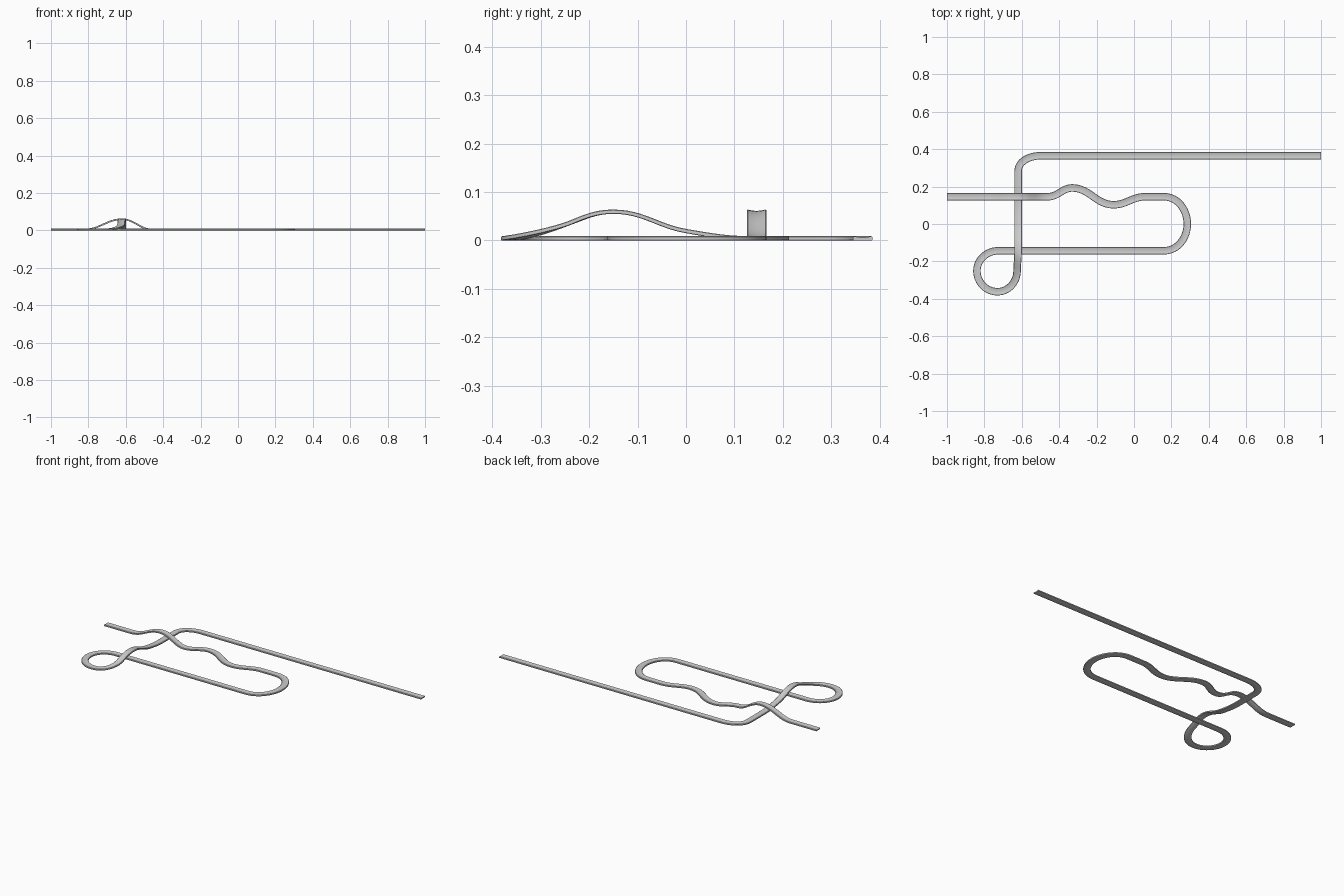
import bpy, bmesh
from mathutils import Vector
from mathutils.geometry import interpolate_bezier

if "Cube" in bpy.data.objects:
    bpy.data.objects.remove(bpy.data.objects["Cube"])

E, W, N, S = Vector((1, 0, 0)), Vector((-1, 0, 0)), Vector((0, 1, 0)), Vector((0, -1, 0))
UP = Vector((0, 0, 1))
TOP, LOW, CROSS, LIFT = .146, -.143, -.62, .055   # rail heights, crossing line, hump height

# Bends of the wire: x, y, z, heading
bends = [
    (-1, TOP, 0, E), (-.82, TOP, 0, E), (CROSS, TOP, LIFT, E), (-.46, TOP, 0, E),  # end and hump
    (-.33, .193, 0, E), (-.11, .103, 0, E), (.06, TOP, 0, E), (.16, TOP, 0, E),    # wave
    (.285, 0, 0, S), (.16, LOW, 0, W),                                             # round end
    (-.725, LOW, 0, W), (-.84, -.25, 0, S), (-.73, -.362, 0, E),                   # loop
    (-.625, -.25, .028, N + UP * .35), (CROSS, -.15, LIFT, N),                     # second hump
    (CROSS, 0, .015, N - UP * .17), (CROSS, .14, 0, N), (CROSS, .28, 0, N),
    (-.5, .365, 0, E), (1, .365, 0, E),                                            # long arm
]

# Smooth path: handles of 0.39 chord make true quarter arcs
path = []
for (*p, d), (*q, e) in zip(bends, bends[1:]):
    p, q = Vector(p), Vector(q)
    h = (q - p).length * .39
    path += interpolate_bezier(p, p + d.normalized() * h, q - e.normalized() * h, q, 13)[:-1]
path.append(q)

# Flat strip section with a shallow groove along the top, mirrored from one half
half = [(.018, 0), (.02, .001), (.02, .0075), (.018, .0088), (.009, .0068)]
section = half + [(0, .006)] + [(-a, b) for a, b in reversed(half)]

# Sweep the section along the path
bm = bmesh.new()
rings = []
for i, p in enumerate(path):
    t = (path[min(i + 1, len(path) - 1)] - path[max(i - 1, 0)]).normalized()
    side = t.cross(UP).normalized()
    up = side.cross(t)
    rings.append([bm.verts.new(p + side * a + up * b) for a, b in section])
n = len(section)
for r, s in zip(rings, rings[1:]):
    for k in range(n):
        bm.faces.new((r[k], r[(k + 1) % n], s[(k + 1) % n], s[k]))
bm.faces.new(rings[0])
bm.faces.new(rings[-1])
bmesh.ops.recalc_face_normals(bm, faces=bm.faces)

mesh = bpy.data.meshes.new("bent_wire_clip")
bm.to_mesh(mesh)
bm.free()
clip = bpy.data.objects.new("bent_wire_clip", mesh)
bpy.context.collection.objects.link(clip)
bpy.context.view_layer.objects.active = clip
clip.select_set(True)
bpy.ops.object.shade_smooth_by_angle()
